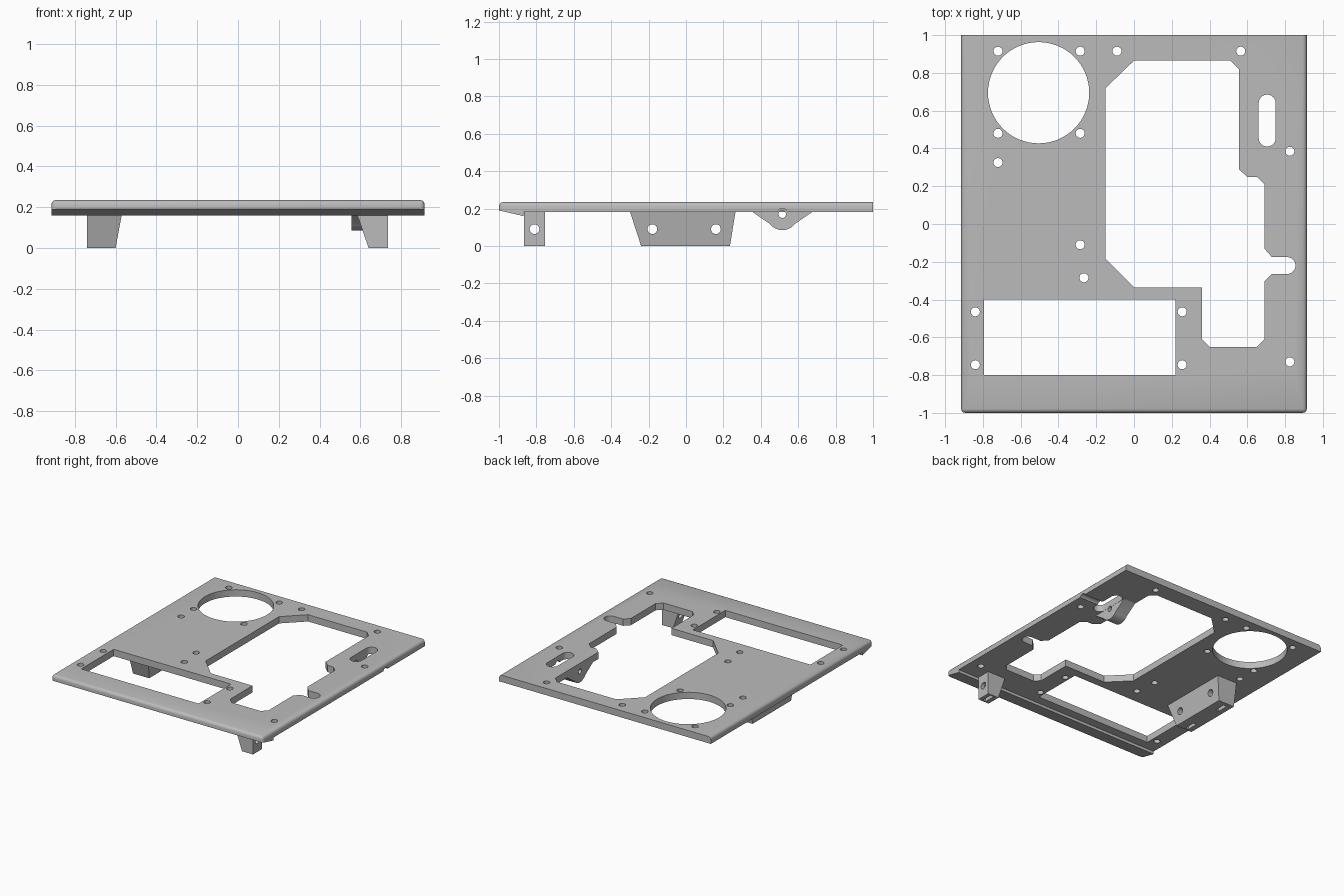
import bpy, bmesh
from math import sin, cos, radians

if "Cube" in bpy.data.objects:
    bpy.data.objects.remove(bpy.data.objects["Cube"])

grey = bpy.data.materials.new("mid grey")
grey.use_nodes = True
grey.diffuse_color = (0.5, 0.5, 0.5, 1)
grey.node_tree.nodes["Principled BSDF"].inputs["Base Color"].default_value = (0.5, 0.5, 0.5, 1)


def arc(cx, cy, r, start=0, end=360, n=32):
    """Points on an arc; a full circle leaves out the repeated last point."""
    steps = n if end - start == 360 else n - 1
    angles = [radians(start + (end - start) * i / steps) for i in range(n)]
    return [(cx + r * cos(a), cy + r * sin(a)) for a in angles]


def rect(x0, x1, y0, y1):
    return [(x0, y0), (x1, y0), (x1, y1), (x0, y1)]


def loft(bm, ring_a, ring_b):
    """Closed solid between two rings of 3D points."""
    a = [bm.verts.new(p) for p in ring_a]
    b = [bm.verts.new(p) for p in ring_b]
    bm.faces.new(a[::-1])
    bm.faces.new(b)
    for i in range(len(a)):
        j = (i + 1) % len(a)
        bm.faces.new((a[i], a[j], b[j], b[i]))


def prism(bm, outline, lo, hi, axis="z"):
    place = (lambda u, v, w: (u, v, w)) if axis == "z" else (lambda u, v, w: (w, u, v))
    loft(bm, [place(u, v, lo) for u, v in outline], [place(u, v, hi) for u, v in outline])


def make(name, bm):
    bmesh.ops.recalc_face_normals(bm, faces=bm.faces)
    mesh = bpy.data.meshes.new(name)
    bm.to_mesh(mesh)
    bm.free()
    mesh.materials.append(grey)
    ob = bpy.data.objects.new(name, mesh)
    bpy.context.collection.objects.link(ob)
    return ob


def cut(ob, bm):
    """Subtract the cutter solids, bake the result and drop the cutter."""
    cutter = make("cutter", bm)
    cutter.hide_render = True
    mod = ob.modifiers.new("cut", "BOOLEAN")
    mod.operation, mod.solver, mod.object = "DIFFERENCE", "EXACT", cutter
    graph = bpy.context.evaluated_depsgraph_get()
    baked = bpy.data.meshes.new_from_object(ob.evaluated_get(graph))
    ob.modifiers.clear()
    ob.data = baked
    bpy.data.objects.remove(cutter)


def finish(ob):
    ob.data.shade_smooth()
    ob.data.set_sharp_from_angle(angle=radians(30))


# Plate with a sloped front lip and rounded side and front edges
W, TOP, UNDER = 0.915, 0.235, 0.182
bm = bmesh.new()
prism(bm, [(-1, 0.19), (-0.87, 0.16), (-0.87, UNDER), (1, UNDER), (1, TOP), (-1, TOP)], -W, W, "x")
rounded = []
for e in bm.edges:
    p, q = (v.co for v in e.verts)
    on_top = min(p.z, q.z) > TOP - 0.001
    on_side = abs(p.x + q.x) > 2 * W - 0.001
    on_front = max(p.y, q.y) < -0.999
    if (on_top and (on_side or on_front)) or (on_side and on_front):
        rounded.append(e)
bmesh.ops.bevel(bm, geom=rounded, offset=0.022, segments=3, profile=0.5, affect="EDGES")
plate = make("base_plate", bm)

# Openings through the plate
cuts = bmesh.new()
opening = [(0, 0.865), (0.51, 0.865), (0.555, 0.82), (0.555, 0.29), (0.6, 0.25), (0.65, 0.25),
           (0.69, 0.21), (0.69, -0.13), (0.73, -0.175)]
opening += arc(0.81, -0.22, 0.045, -90, 90, 12)[::-1]
opening += [(0.73, -0.265), (0.69, -0.305), (0.69, -0.61), (0.65, -0.65), (0.4, -0.65),
            (0.36, -0.61), (0.36, -0.335), (0, -0.335), (-0.15, -0.185), (-0.15, 0.72)]
slot = arc(0.705, 0.64, 0.045, 0, 180, 14) + arc(0.705, 0.455, 0.045, 180, 360.01, 14)
outlines = [opening, slot, rect(-0.795, 0.22, -0.8, -0.4), arc(-0.505, 0.695, 0.268, n=64)]

# Screw holes
screws = [(x, y) for x in (-0.72, -0.285) for y in (0.915, 0.48)]
screws += [(x, y) for x in (-0.84, 0.255) for y in (-0.465, -0.745)]
screws += [(-0.09, 0.915), (0.565, 0.915), (-0.72, 0.325), (0.825, 0.385),
           (0.825, -0.73), (-0.285, -0.11), (-0.265, -0.285)]
outlines += [arc(x, y, 0.024, n=20) for x, y in screws]
for outline in outlines:
    prism(cuts, outline, 0.1, 0.3)
cut(plate, cuts)

# Pivot channel running in from the plate's left edge
PIVOT = (0.515, 0.17)
channel = bmesh.new()
prism(channel, arc(*PIVOT, 0.03, n=24), 0.7, 1, "x")
cut(plate, channel)
bore = bmesh.new()
prism(bore, arc(*PIVOT, 0.02, n=24), 0.5, 0.7, "x")
cut(plate, bore)
finish(plate)

# Rounded pivot ear under the plate
bm = bmesh.new()
prism(bm, [(0.355, 0.19), (0.355, UNDER)] + arc(*PIVOT, 0.085, 218, 322, 16)
      + [(0.675, UNDER), (0.675, 0.19)], 0.556, 0.659, "x")
ear = make("pivot_ear", bm)
bore = bmesh.new()
prism(bore, arc(*PIVOT, 0.02, n=24), 0.5, 0.8, "x")
cut(ear, bore)
finish(ear)


# Tapered mounting legs with cross holes and nut slots
def leg(name, foot, head, slot_x, holes):
    bm = bmesh.new()
    loft(bm, [(x, y, 0) for x, y in rect(*foot)], [(x, y, 0.185) for x, y in rect(*head)])
    ob = make(name, bm)
    bores, slots = bmesh.new(), bmesh.new()
    for y in holes:
        prism(bores, arc(y, 0.09, 0.026, n=24), slot_x - 0.3, slot_x + 0.3, "x")
        prism(slots, rect(slot_x - 0.014, slot_x + 0.014, y - 0.045, y + 0.045), -0.1, 0.13)
    cut(ob, bores)
    cut(ob, slots)
    finish(ob)


leg("right_leg", (-0.74, -0.6, -0.24, 0.235), (-0.74, -0.566, -0.3, 0.265), -0.685, (-0.18, 0.16))
leg("left_leg", (0.64, 0.735, -0.865, -0.755), (0.577, 0.735, -0.865, -0.755), 0.69, (-0.81,))
